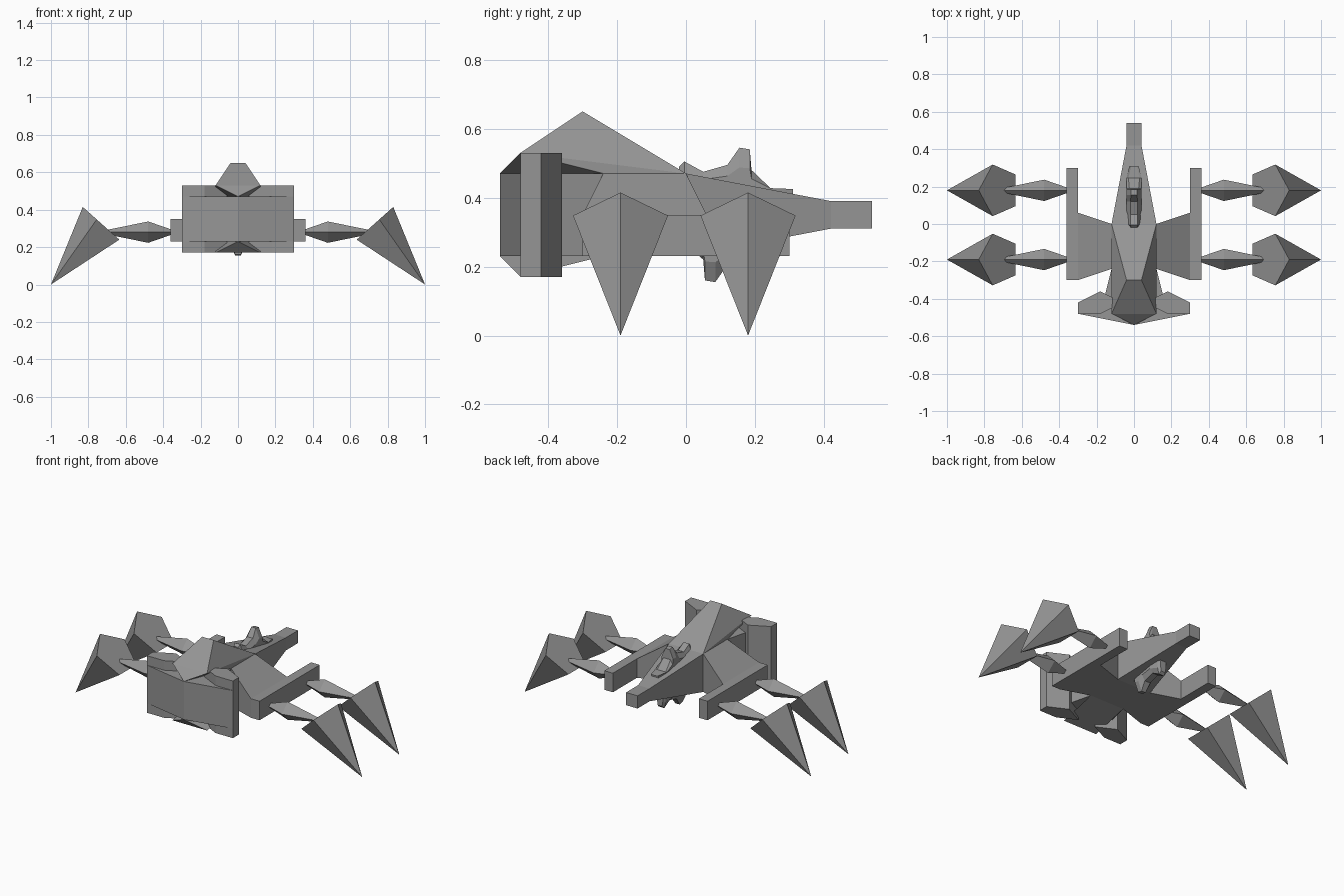
import bpy, bmesh
from math import sin, cos, tau
from mathutils import Vector

cube = bpy.data.objects.get("Cube")
if cube:
    bpy.data.objects.remove(cube)

grey = bpy.data.materials.new("hull grey")
grey.use_nodes = True
grey.diffuse_color = (0.3, 0.3, 0.3, 1)
grey.node_tree.nodes["Principled BSDF"].inputs["Base Color"].default_value = (0.3, 0.3, 0.3, 1)


def finish(name, bm):
    bmesh.ops.recalc_face_normals(bm, faces=bm.faces)
    mesh = bpy.data.meshes.new(name)
    bm.to_mesh(mesh)
    bm.free()
    mesh.materials.append(grey)
    obj = bpy.data.objects.new(name, mesh)
    bpy.context.collection.objects.link(obj)
    return obj


def solid(name, points):
    """Convex solid around the points."""
    bm = bmesh.new()
    for p in points:
        bm.verts.new(p)
    bmesh.ops.convex_hull(bm, input=bm.verts[:])
    bmesh.ops.dissolve_limit(bm, angle_limit=0.02, verts=bm.verts[:], edges=bm.edges[:])
    return finish(name, bm)


def both(points):
    """Points repeated on the other side of the centre plane."""
    return list(points) + [(-x, y, z) for x, y, z in points]


def prism(name, outline, low, high):
    return solid(name, [(x, y, z) for x, y in outline for z in (low, high)])


def loft(name, rings):
    """Skin over rings of equal size, capped at both ends."""
    bm = bmesh.new()
    rows = [[bm.verts.new(p) for p in ring] for ring in rings]
    n = len(rows[0])
    for a, b in zip(rows, rows[1:]):
        for i in range(n):
            j = (i + 1) % n
            bm.faces.new((a[i], a[j], b[j], b[i]))
    bm.faces.new(rows[0])
    bm.faces.new(rows[-1])
    return finish(name, bm)


# Central hull
solid("upper_hull", both([(.12, -.48, .53), (0, -.54, .47), (.04, -.30, .65),
                          (.12, -.24, .47), (.12, 0, .47)]))
prism("hull_core", [(-.12, -.24), (.12, -.24), (.12, 0), (-.12, 0)], .23, .47)
prism("hull_flare", [(-.12, -.24), (.12, -.24), (.18, -.48), (-.18, -.48)], .23, .47)
solid("belly", both([(.12, -.48, .17), (0, -.54, .23), (.12, -.24, .23)]))
solid("rear_taper", both([(.12, 0, .23), (.12, 0, .47), (.04, .42, .31), (.04, .42, .39)]))
prism("tail_beam", [(-.04, .42), (.04, .42), (.04, .54), (-.04, .54)], .31, .39)
prism("front_shield", [(-.30, -.48), (0, -.54), (.30, -.48)], .23, .47)

# Turrets above and below: y, top height, top half width, base half width
sections = [(-.02, .49, .015, .02), (-.005, .505, .02, .03), (.05, .475, .02, .04),
            (.12, .495, .02, .04), (.155, .545, .015, .04), (.185, .54, .015, .04),
            (.19, .48, .025, .04), (.245, .425, .03, .04), (.31, .42, .015, .025)]
rings = [[(-b, y, .38), (-b, y, (z + .43) / 2), (-t, y, z),
          (t, y, z), (b, y, (z + .43) / 2), (b, y, .38)] for y, z, t, b in sections]
loft("upper_turret", rings)
loft("lower_turret", [[(x, .24 - y, .70 - z) for x, y, z in r] for r in rings])

for side, s in (("left", 1), ("right", -1)):
    # Shield end blocks
    prism(side + "_shield_block", [(s * x, y) for x, y in (
        (.30, -.48), (.30, -.42), (.18, -.36), (.06, -.42), (.18, -.48))], .17, .53)

    # Wing and the rail carrying the legs
    solid(side + "_wing", [(s * x, y, z) for x, y, z in (
        (.12, 0, .47), (.12, -.24, .47), (.30, .06, .35), (.30, -.30, .35),
        (.12, 0, .23), (.12, -.24, .23), (.30, .06, .23), (.30, -.30, .23))])
    prism(side + "_rail", [(s * x, y) for x in (.30, .36) for y in (-.30, .30)], .23, .35)

    for place, y in (("front", -.19), ("rear", .18)):
        # Four-sided spindle arm
        loft(f"{side}_{place}_arm", [
            [(s * x, y + r, .28), (s * x, y, .28 + r), (s * x, y - r, .28), (s * x, y, .28 - r)]
            for x, r in ((.35, .012), (.48, .057), (.70, .012))])

        # Five-sided claw, its tip on the ground
        centre = Vector((s * .722, y, .318))
        slope = Vector((s * .745, 0, .667))
        across = Vector((0, 1, 0))
        base = [centre + .145 * (cos(tau * i / 5) * slope + sin(tau * i / 5) * across)
                for i in range(5)]
        solid(f"{side}_{place}_claw", base + [Vector((s, y, 0))])
